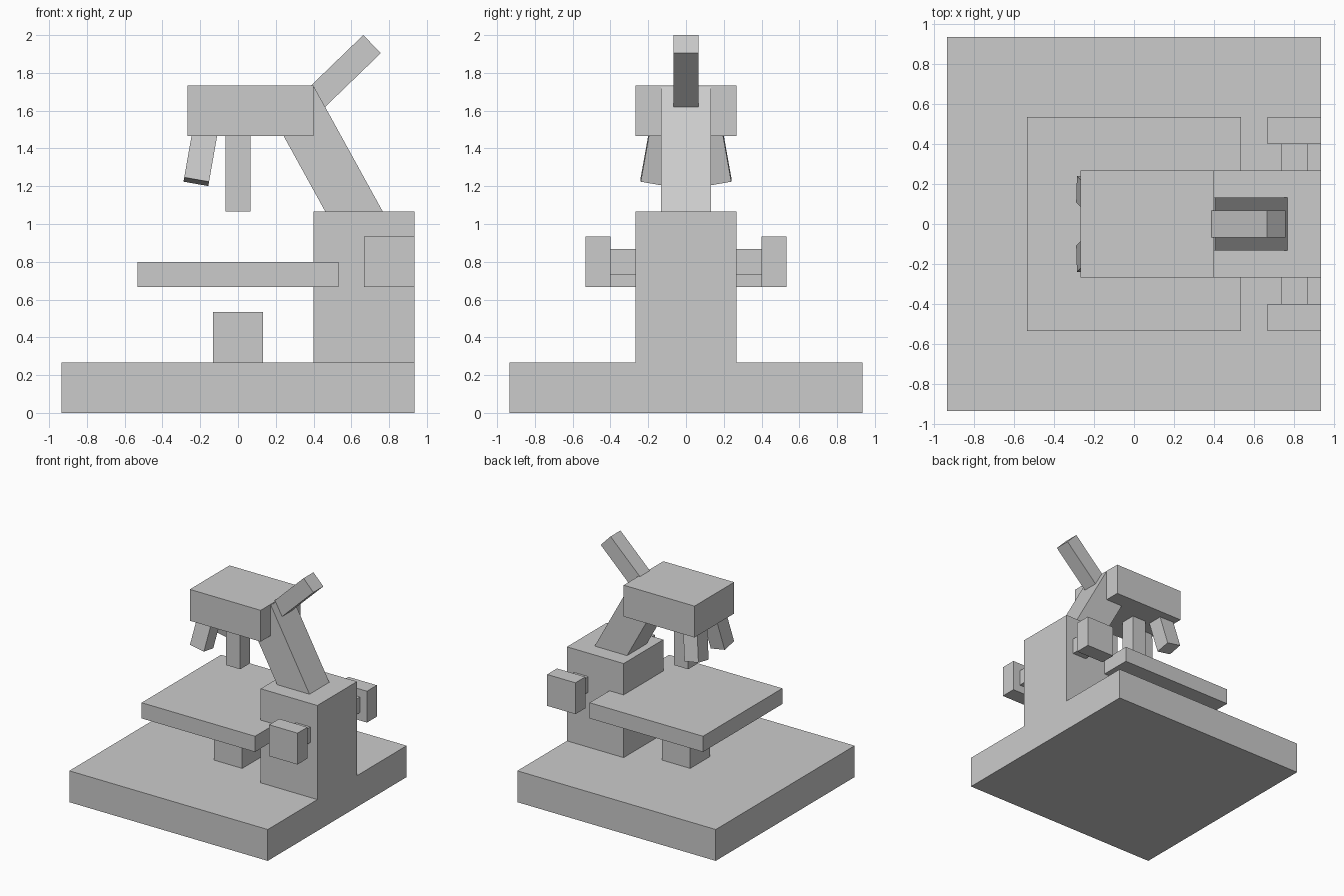
import bpy
from math import radians
from mathutils import Euler, Vector

if "Cube" in bpy.data.objects:
    bpy.data.objects.remove(bpy.data.objects["Cube"])

U = 2 / 15  # design module: every upright part sits on this grid


def box(name, center, size, rot=(0, 0, 0)):
    bpy.ops.mesh.primitive_cube_add(size=1, location=center,
                                    rotation=[radians(a) for a in rot])
    ob = bpy.context.object
    ob.name = name
    ob.scale = size
    bpy.ops.object.transform_apply(location=False, rotation=False, scale=True)
    return ob


def grid_box(name, x, y, z):
    # box from min/max ranges in modules
    ranges = (x, y, z)
    return box(name, [(a + b) / 2 * U for a, b in ranges],
               [(b - a) * U for a, b in ranges])


def tilted_box(name, end, width, length, rot):
    # box whose local bottom face is centred on `end`
    axis = Euler([radians(a) for a in rot]).to_matrix() @ Vector((0, 0, 1))
    return box(name, Vector(end) + axis * length / 2, (width, width, length), rot)


# upright body
grid_box("base", (-7, 7), (-7, 7), (0, 2))
grid_box("pillar", (3, 7), (-2, 2), (2, 8))
grid_box("lamp", (-1, 1), (-1, 1), (2, 4))
grid_box("stage", (-4, 4), (-4, 4), (5, 6))
grid_box("head", (-2, 3), (-2, 2), (11, 13))
grid_box("center_objective", (-0.5, 0.5), (-0.5, 0.5), (8, 11.5))

# sloping arm and eyepiece tube
tilted_box("arm", (0.678, 0, 0.95), 2 * U, 0.811, (0, -28.85, 0))
tilted_box("eyepiece", (0.35, 0, 1.605), U, 0.5, (0, 46, 0))

# focus knobs and splayed objectives on both sides
for side, s in (("front", -1), ("back", 1)):
    grid_box(side + "_knob_shaft", (5.5, 6.5), sorted((2 * s, 3 * s)), (5.5, 6.5))
    grid_box(side + "_knob", (5, 7), sorted((3 * s, 4 * s)), (5, 7))
    tilted_box(side + "_objective", (-0.221, 0.174 * s, 1.224), U, 0.4,
               (10 * s, 10, 0))
